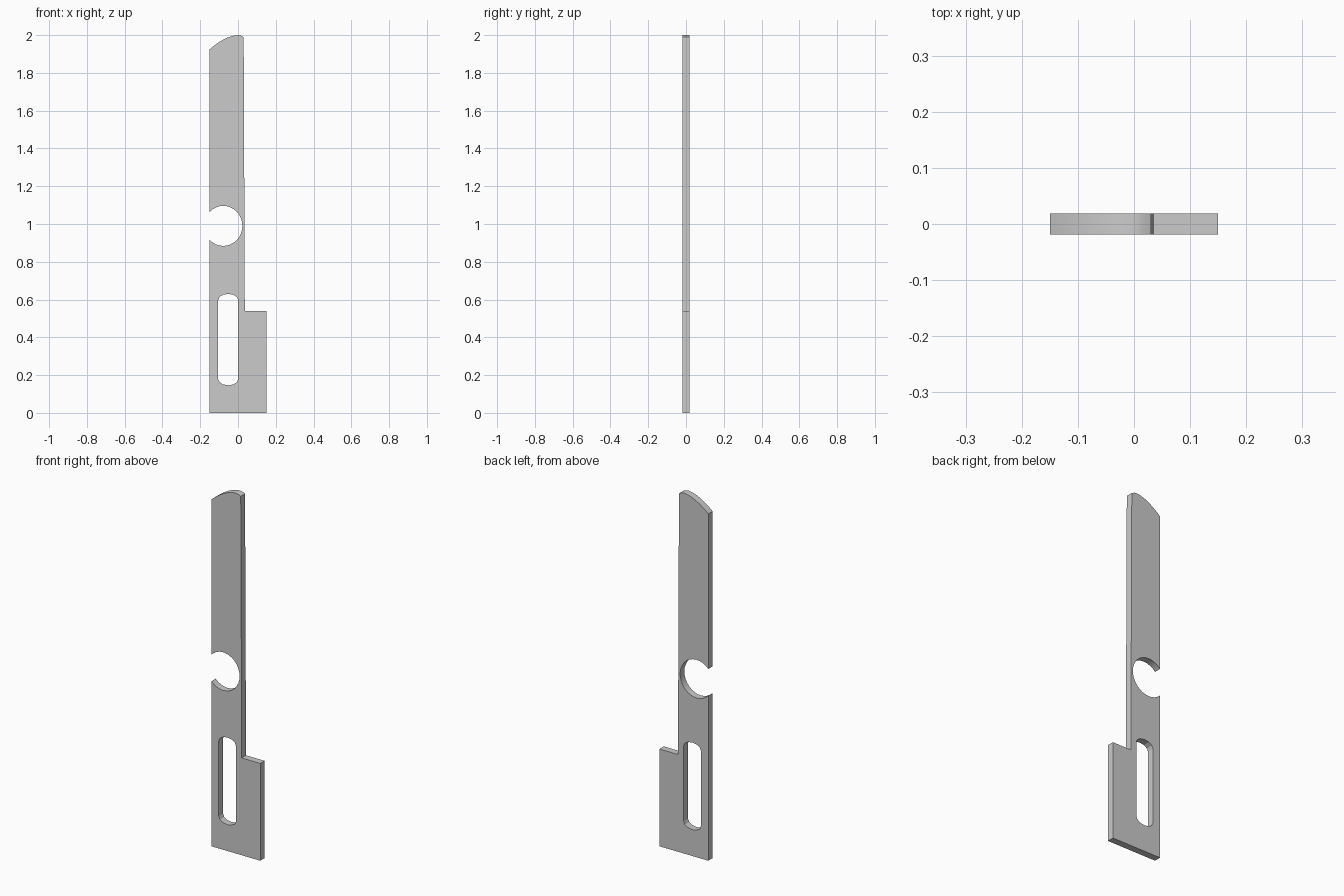
import bpy, bmesh, math

if "Cube" in bpy.data.objects:
    bpy.data.objects.remove(bpy.data.objects["Cube"])

HALF_THICKNESS = 0.019


def arc(cx, cz, rx, rz, start, end, steps):
    """Points along an elliptical arc, angles in degrees."""
    pts = []
    for i in range(steps + 1):
        a = math.radians(start + (end - start) * i / steps)
        pts.append((cx + rx * math.cos(a), cz + rz * math.sin(a)))
    return pts


def plate(name, loops):
    """Filled flat profile with holes, extruded along y."""
    curve = bpy.data.curves.new(name, 'CURVE')
    curve.dimensions = '2D'
    curve.fill_mode = 'BOTH'
    curve.extrude = HALF_THICKNESS
    for pts in loops:
        spline = curve.splines.new('POLY')
        spline.points.add(len(pts) - 1)
        for p, (x, z) in zip(spline.points, pts):
            p.co = (x, z, 0, 1)
        spline.use_cyclic_u = True
    obj = bpy.data.objects.new(name, curve)
    bpy.context.collection.objects.link(obj)
    obj.rotation_euler.x = math.pi / 2
    bpy.context.view_layer.objects.active = obj
    obj.select_set(True)
    bpy.ops.object.convert(target='MESH')
    obj = bpy.context.object
    bpy.ops.object.transform_apply(location=False, rotation=True, scale=False)
    # Weld the caps to the rim
    bm = bmesh.new()
    bm.from_mesh(obj.data)
    bmesh.ops.remove_doubles(bm, verts=bm.verts, dist=1e-5)
    bmesh.ops.recalc_face_normals(bm, faces=bm.faces)
    bm.to_mesh(obj.data)
    bm.free()
    return obj


# Curved tip, running right to left
tip = []
for i in range(13):
    x = 0.03 - 0.18 * i / 12
    drop = 0.075 * (-x / 0.15) ** 1.75 if x < 0 else 0.01 * (x / 0.03) ** 2
    tip.append((x, 2.0 - drop))

# Round notch open at the left edge
notch = arc(-0.078, 0.99, 0.101, 0.106, 135.5, -135.5, 24)
notch[0] = (-0.15, notch[0][1])
notch[-1] = (-0.15, notch[-1][1])

# Outer outline with wide foot and slightly tapered blade
outline = [(-0.15, 0), (0.15, 0), (0.15, 0.54), (0.036, 0.54)] + tip + notch

# Long slot with shallow rounded ends
slot = (arc(-0.052, 0.597, 0.053, 0.033, 0, 180, 6)
        + arc(-0.052, 0.179, 0.053, 0.033, 180, 360, 6))

blade = plate("slotted_blade", [outline, slot])
bpy.ops.object.shade_smooth_by_angle(angle=math.radians(20))
